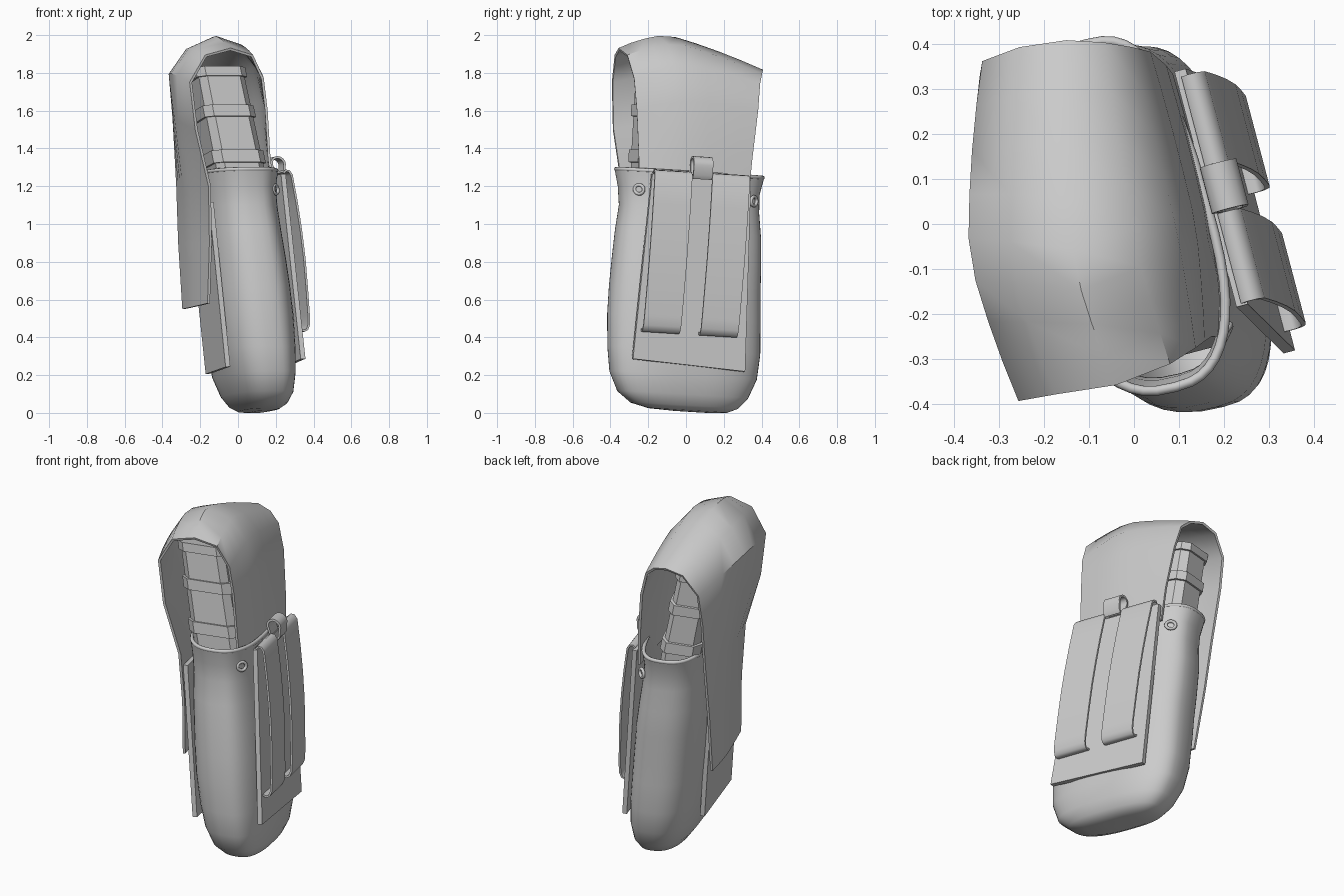
import bpy, bmesh, math
from mathutils import Vector

if "Cube" in bpy.data.objects:
    bpy.data.objects.remove(bpy.data.objects["Cube"])

mat = bpy.data.materials.new("grey_fabric")
mat.diffuse_color = (0.6, 0.6, 0.6, 1)
mat.use_nodes = True
mat.node_tree.nodes["Principled BSDF"].inputs["Base Color"].default_value = mat.diffuse_color


def W(a, b, z):
    """Leaning, turned pouch frame: a = thickness, b = width, z = height."""
    return Vector((0.06 - 0.11 * (z - 0.65) + a * 0.967 - b * 0.255,
                   0.03 * (z - 0.65) + a * 0.255 + b * 0.967,
                   z - 0.06 * b))


def grid(name, rows, closed=False, caps=(), thick=0, angle=40):
    """Skin rows of points, optionally closed rings with end caps."""
    bm = bmesh.new()
    vs = [[bm.verts.new(p) for p in r] for r in rows]
    n = len(rows[0])
    for r0, r1 in zip(vs, vs[1:]):
        for j in range(n if closed else n - 1):
            k = (j + 1) % n
            bm.faces.new((r0[j], r0[k], r1[k], r1[j]))
    for c in caps:
        bm.faces.new(vs[c])
    bmesh.ops.recalc_face_normals(bm, faces=bm.faces)
    me = bpy.data.meshes.new(name)
    bm.to_mesh(me)
    bm.free()
    ob = bpy.data.objects.new(name, me)
    bpy.context.collection.objects.link(ob)
    me.materials.append(mat)
    bpy.ops.object.select_all(action='DESELECT')
    ob.select_set(True)
    bpy.context.view_layer.objects.active = ob
    if thick:
        m = ob.modifiers.new("thickness", 'SOLIDIFY')
        m.thickness, m.offset = thick, 0
        bpy.ops.object.modifier_apply(modifier=m.name)
    bpy.ops.object.shade_smooth_by_angle(angle=math.radians(angle))
    return ob


def tube(name, pts, r, cyclic=False):
    cu = bpy.data.curves.new(name, 'CURVE')
    cu.dimensions = '3D'
    cu.bevel_depth, cu.bevel_resolution = r, 2
    s = cu.splines.new('POLY')
    s.points.add(len(pts) - 1)
    for p, q in zip(s.points, pts):
        p.co = (*q, 1)
    s.use_cyclic_u = cyclic
    s.use_smooth = True
    cu.materials.append(mat)
    ob = bpy.data.objects.new(name, cu)
    bpy.context.collection.objects.link(ob)
    return ob


def ring(z, right, left, hb, mid=0.0, n=48, e=0.75):
    out = []
    for i in range(n):
        t = 2 * math.pi * i / n
        c, s = math.cos(t), math.sin(t)
        # soft folds in the cloth
        f = 1 + 0.025 * math.sin(3 * t + 5 * z) * math.sin(4 * z)
        out.append(W(math.copysign(abs(c) ** e, c) * (right if c > 0 else left) * f,
                     mid + math.copysign(abs(s) ** e, s) * hb, z))
    return out


# pouch body: open sack with a rolled rim, fuller on the flap side
levels = [(0.016, 0.03, 0.04, 0.1, 0.05), (0.022, 0.07, 0.1, 0.21, 0.03),
          (0.045, 0.1, 0.14, 0.285, 0.01), (0.1, 0.13, 0.175, 0.345, 0),
          (0.2, 0.15, 0.205, 0.388, 0), (0.33, 0.162, 0.22, 0.402, 0),
          (0.5, 0.167, 0.226, 0.403, -0.005), (0.65, 0.167, 0.226, 0.398, -0.005),
          (0.8, 0.165, 0.224, 0.392, 0), (0.95, 0.158, 0.218, 0.383, 0.004),
          (1.08, 0.152, 0.205, 0.368, 0.005), (1.18, 0.155, 0.2, 0.373, 0),
          (1.265, 0.17, 0.2, 0.393, 0)]
grid("pouch_body", [ring(*l) for l in levels], True, (0,), 0.015, 55)
tube("pouch_rim", ring(1.268, 0.17, 0.2, 0.393), 0.011, True)

# flap: front edge, ridge and back edge, from the belt side over to the far side
front = [(.19, -.25, 1.15), (.165, -.25, 1.35), (.15, -.26, 1.6), (.13, -.275, 1.77),
         (.075, -.31, 1.89), (-.04, -.355, 1.925), (-.17, -.375, 1.89), (-.25, -.39, 1.75),
         (-.22, -.385, 1.5), (-.15, -.34, 1.2), (-.145, -.31, .9), (-.155, -.29, .58)]
ridge = [(.165, 0, 1.15), (.155, 0, 1.35), (.13, 0, 1.65), (.09, -.02, 1.84),
         (0, -.05, 1.95), (-.13, -.1, 1.995), (-.27, -.08, 1.93), (-.36, -.07, 1.8),
         (-.325, -.02, 1.55), (-.265, -.03, 1.2), (-.25, -.04, .9), (-.24, -.04, .56)]
back = [(.08, .33, 1.15), (.065, .35, 1.35), (.03, .38, 1.6), (-.01, .39, 1.74),
        (-.07, .4, 1.79), (-.15, .405, 1.81), (-.25, .39, 1.79), (-.33, .36, 1.68),
        (-.335, .33, 1.5), (-.32, .28, 1.2), (-.31, .23, .9), (-.288, .17, .55)]


def across(f, m, b, t, k=0.45):
    """Blend of straight folds and a parabola through the three edge points."""
    f, m, b = Vector(f), Vector(m), Vector(b)
    curve = (f * ((t - k) * (t - 1) / k) + m * (t * (t - 1) / (k * (k - 1)))
             + b * (t * (t - k) / (1 - k)))
    fold = f.lerp(m, t / k) if t < k else m.lerp(b, (t - k) / (1 - k))
    return curve.lerp(fold, 0.6)


grid("flap", [[across(f, m, b, i / 8) for i in range(9)]
              for f, m, b in zip(front, ridge, back)], thick=0.014)


# stowed tool: chamfered block with raised bands
def block(name, z0, z1, grow=0.0):
    rows = []
    for z in (z0, z1):
        r = []
        for u, v in ((1, .86), (.7, 1), (-.7, 1), (-1, .86),
                     (-1, -.86), (-.7, -1), (.7, -1), (1, -.86)):
            ha = (0.118 - 0.015 * v) * (1 - 0.1 * max(0, z - 1.3)) + grow
            p = W(-0.065 - 0.01 * v - 0.09 * (z - 1.4) + u * ha,
                  v * (0.285 - 0.05 * max(0, z - 1.3) + grow), z)
            p.z -= 0.03 * v * (z - 0.2) / 1.6
            r.append(p)
        rows.append(r)
    return grid(name, rows, True, (0, 1), angle=20)


block("tool_lower_body", 0.5, 1.3)
block("tool_upper_body", 1.3, 1.785)
for i, (z0, z1) in enumerate(((1.29, 1.355), (1.53, 1.59), (1.74, 1.79))):
    block(f"tool_band_{i + 1}", z0, z1, 0.012)


# flat plates on both broad sides
def plate(name, a_top, a_low, top, low, z1, z0, skew=0.0):
    grid(name, [[W(a_top, b, z1) for b in top],
                [W(a_low, b, z0 - skew * b) for b in low]], thick=0.026)


plate("belt_panel", 0.187, 0.165, (-0.255, 0.285), (-0.325, 0.29), 1.25, 0.25, 0.05)
plate("fastener_panel", -0.226, -0.236, (-0.26, 0.17), (-0.27, 0.15), 1.1, 0.22, 0.03)

# belt loops: bowed straps curling back into the panel at both ends
strap = [(.19, 1.255), (.205, 1.268), (.222, 1.265), (.234, 1.245), (.243, 1.1),
         (.248, .95), (.248, .8), (.242, .65), (.234, .5), (.228, .45),
         (.216, .425), (.2, .418), (.175, .425)]
for name, b0, b1 in (("front_belt_loop", -.25, -.045), ("rear_belt_loop", .065, .27)):
    grid(name, [[W(a, b - 0.045 * (1.27 - z), z) for b in (b0, b1)]
                for a, z in strap], thick=0.011, angle=65)

# small pull tab looped over the panel top
tab = [(.2, 1.26)] + [(.222 + .036 * math.cos(t), 1.315 + .036 * math.sin(t))
                      for t in (math.pi * (1.15 - 0.13 * i) for i in range(11))]
tab += [(.25, 1.26), (.235, 1.24)]
grid("pull_tab", [[W(a, b, z) for b in (-.045, .06)] for a, z in tab], thick=0.012)

# eyelets at the top corners of the belt side
for name, b, z in (("front_eyelet", -.305, 1.165), ("rear_eyelet", .325, 1.14)):
    s = math.copysign(1, b)
    tube(name, [W(.122 - s * .018 * math.cos(t), b + .02 * math.cos(t), z + .024 * math.sin(t))
                for t in (i * math.pi / 8 for i in range(16))], 0.009, True)
